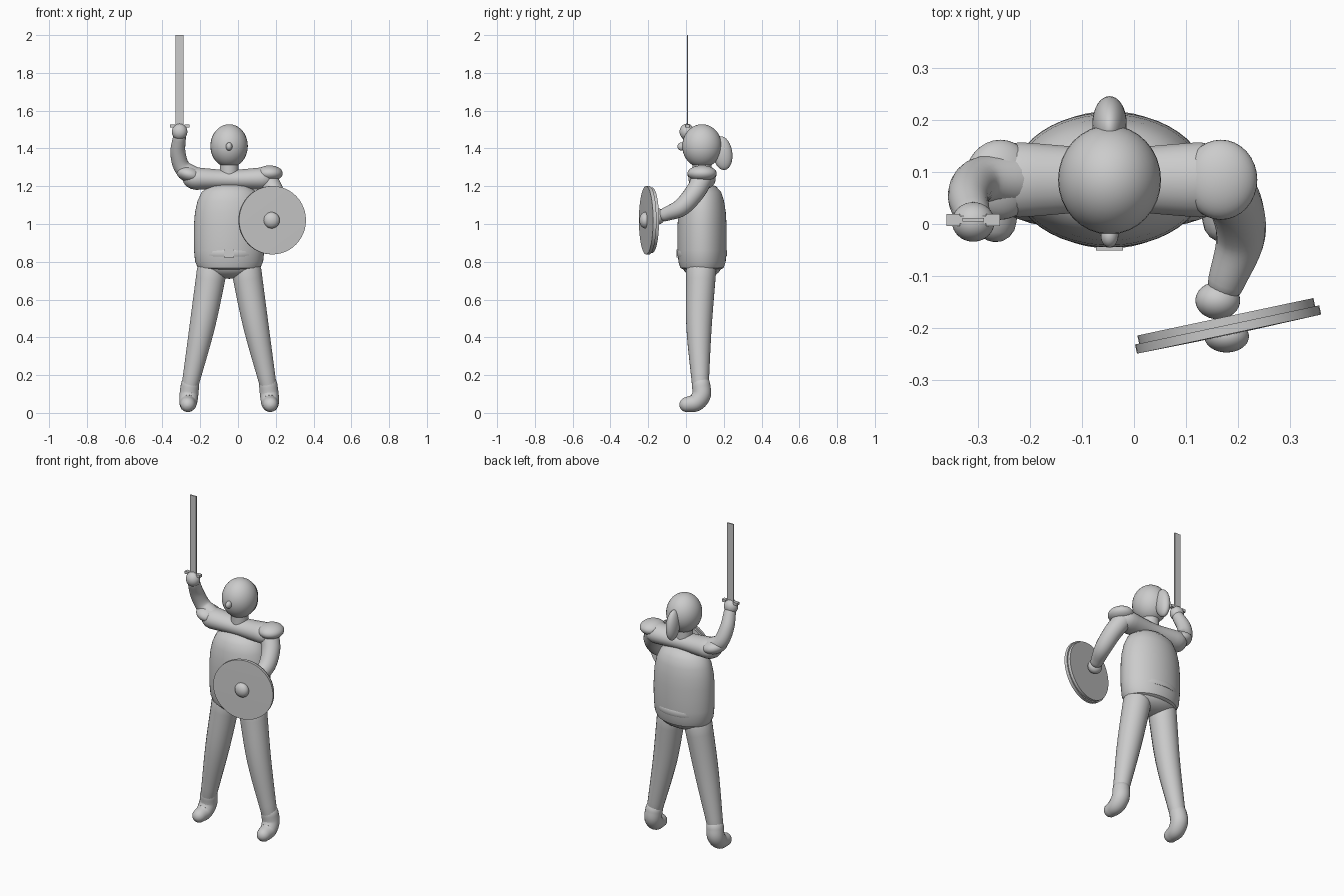
import bpy, bmesh, math
from mathutils import Vector, Matrix

if "Cube" in bpy.data.objects:
    bpy.data.objects.remove(bpy.data.objects["Cube"])

CX, CY = -0.047, 0.085   # body axis


def finish(name, bm, smooth=True):
    bmesh.ops.recalc_face_normals(bm, faces=bm.faces)
    me = bpy.data.meshes.new(name)
    bm.to_mesh(me)
    bm.free()
    ob = bpy.data.objects.new(name, me)
    bpy.context.collection.objects.link(ob)
    if smooth:
        bpy.ops.object.select_all(action='DESELECT')
        ob.select_set(True)
        bpy.context.view_layer.objects.active = ob
        bpy.ops.object.shade_smooth_by_angle(angle=math.radians(40))
    return ob


def place(loc, rot, size):
    r = Matrix.Rotation(math.radians(rot[2]), 4, 'Z') @ Matrix.Rotation(math.radians(rot[1]), 4, 'Y') \
        @ Matrix.Rotation(math.radians(rot[0]), 4, 'X')
    return Matrix.Translation(loc) @ r @ Matrix.Diagonal((*size, 1))


def ball(name, loc, radii, rot=(0, 0, 0)):
    bm = bmesh.new()
    bmesh.ops.create_uvsphere(bm, u_segments=32, v_segments=20, radius=1, matrix=place(loc, rot, radii))
    return finish(name, bm)


def box(name, loc, size):
    bm = bmesh.new()
    bmesh.ops.create_cube(bm, size=1, matrix=place(loc, (0, 0, 0), size))
    return finish(name, bm, False)


def lathe(name, profile, matrix, n=48):
    bm = bmesh.new()
    vs = [bm.verts.new((r, 0, z)) for r, z in profile]
    es = [bm.edges.new(p) for p in zip(vs, vs[1:])]
    bmesh.ops.spin(bm, geom=vs + es, cent=(0, 0, 0), axis=(0, 0, 1), angle=math.tau, steps=n)
    bmesh.ops.remove_doubles(bm, verts=bm.verts, dist=1e-5)
    bm.transform(matrix)
    return finish(name, bm)


def tube(name, pts, squash=1.0, n=20, sub=6):
    """Rounded limb through (x, y, z, radius) points, with domed ends."""
    P = [Vector(p) for p in pts]
    P = [2 * P[0] - P[1]] + P + [2 * P[-1] - P[-2]]
    path = []
    for i in range(1, len(P) - 2):
        a, b, c, d = P[i - 1:i + 3]
        for k in range(sub):
            t = k / sub
            path.append(0.5 * (2 * b + (c - a) * t + (2 * a - 5 * b + 4 * c - d) * t ** 2
                               + (3 * b - a - 3 * c + d) * t ** 3))
    path.append(P[-2])
    pos = [p.to_3d() for p in path]
    rad = [p[3] for p in path]
    tan = [(pos[min(i + 1, len(pos) - 1)] - pos[max(i - 1, 0)]).normalized() for i in range(len(pos))]
    # dome rings before the start and after the end
    dome = [math.radians(a) for a in (85, 65, 45, 22)]
    rings = [(pos[0] - tan[0] * rad[0] * math.sin(a), rad[0] * math.cos(a), tan[0]) for a in dome]
    rings += list(zip(pos, rad, tan))
    rings += [(pos[-1] + tan[-1] * rad[-1] * math.sin(a), rad[-1] * math.cos(a), tan[-1]) for a in dome[::-1]]
    bm = bmesh.new()
    u = tan[0].orthogonal()
    loops = []
    for p, r, t in rings:
        u = (u - t * u.dot(t)).normalized()
        v = t.cross(u)
        loops.append([bm.verts.new(p + r * (math.cos(math.tau * k / n) * u + math.sin(math.tau * k / n) * v))
                      for k in range(n)])
    for A, B in zip(loops, loops[1:]):
        for k in range(n):
            bm.faces.new((A[k], A[(k + 1) % n], B[(k + 1) % n], B[k]))
    bm.faces.new(loops[0])
    bm.faces.new(loops[-1])
    z0 = pts[0][2]
    if squash != 1:
        for vert in bm.verts:
            vert.co.z = z0 + (vert.co.z - z0) * squash
    return finish(name, bm)


# head
ball("head", (CX, CY, 1.413), (0.099, 0.105, 0.115))
ball("nose", (CX, -0.022, 1.41), (0.017, 0.023, 0.022))
ball("hair_tail", (CX, 0.193, 1.375), (0.033, 0.052, 0.09), (8, 0, 0))
tube("neck", [(CX, CY, 1.24, 0.05), (CX, CY, 1.33, 0.05)])

# torso
tunic = [(0, .755), (.13, .755), (.165, .768), (.18, .80), (.186, .86), (.187, .93), (.186, 1.0), (.181, 1.06),
         (.168, 1.12), (.145, 1.17), (.105, 1.2), (.055, 1.212), (0, 1.215)]
lathe("tunic", tunic, place((CX, CY, 0), (0, 0, 0), (1, 0.695, 1)))
ball("hips", (CX, CY, 0.785), (0.168, 0.105, 0.075))
belt = [(0, .828), (.98, .828), (1, .834), (1, .856), (.98, .862), (0, .862)]
lathe("belt", belt, place((CX, CY, 0), (0, 0, 0), (0.172, 0.132, 1)))
box("belt_buckle", (CX, -0.045, 0.843), (0.052, 0.012, 0.042))

# shoulders
tube("shoulder_yoke", [(-0.22, CY, 1.24, 0.073), (CX, CY, 1.235, 0.062), (0.126, CY, 1.24, 0.073)], 0.82)
ball("right_shoulder_pad", (-0.257, CY, 1.262), (0.07, 0.077, 0.042), (0, 15, 0))
ball("left_shoulder_pad", (0.167, CY, 1.268), (0.07, 0.077, 0.042))

# arms and hands
tube("right_arm", [(-0.23, CY, 1.25, 0.052), (-0.296, 0.084, 1.30, 0.044), (-0.318, 0.055, 1.38, 0.04),
                   (-0.31, 0.015, 1.46, 0.034)])
ball("right_hand", (-0.309, 0.004, 1.488), (0.041, 0.038, 0.043))
tube("left_arm", [(0.155, CY, 1.235, 0.055), (0.192, 0.045, 1.165, 0.052), (0.205, -0.025, 1.088, 0.047),
                  (0.178, -0.11, 1.05, 0.036)])
ball("left_hand", (0.161, -0.147, 1.04), (0.043, 0.036, 0.042))

# sword
SX, SY = -0.309, 0.008
box("sword_blade", (SX, SY, 1.757), (0.042, 0.007, 0.486))
box("sword_guard", (SX, SY, 1.518), (0.06, 0.014, 0.014))
for side, s in (("right", -1), ("left", 1)):
    box(side + "_guard_end", (SX + s * 0.038, SY, 1.518), (0.026, 0.023, 0.016))
tube("sword_grip", [(SX, SY, 1.44, 0.012), (SX, SY, 1.515, 0.012)])

# round shield, facing forward and turned slightly outward
facing = place((0.179, -0.194, 1.02), (90, 0, 12), (1, 1, 1))
lathe("shield_face", [(0, 0), (.181, 0), (.181, .018), (0, .02)], facing)
lathe("shield_back", [(0, -.016), (.173, -.016), (.173, .001), (0, .001)], facing)
ball("shield_boss", (0.178, -0.216, 1.02), (0.043, 0.031, 0.043))

# legs and boots
for side, s in (("right", -1), ("left", 1)):
    tube(side + "_leg", [(CX + s * 0.092, 0.08, 0.75, 0.08), (CX + s * 0.142, 0.069, 0.46, 0.068),
                         (CX + s * 0.206, 0.076, 0.15, 0.045)])
    tube(side + "_boot", [(CX + s * 0.207, 0.08, 0.148, 0.049), (CX + s * 0.213, 0.082, 0.095, 0.05),
                          (CX + s * 0.217, 0.052, 0.055, 0.047), (CX + s * 0.219, 0.005, 0.044, 0.04)])
